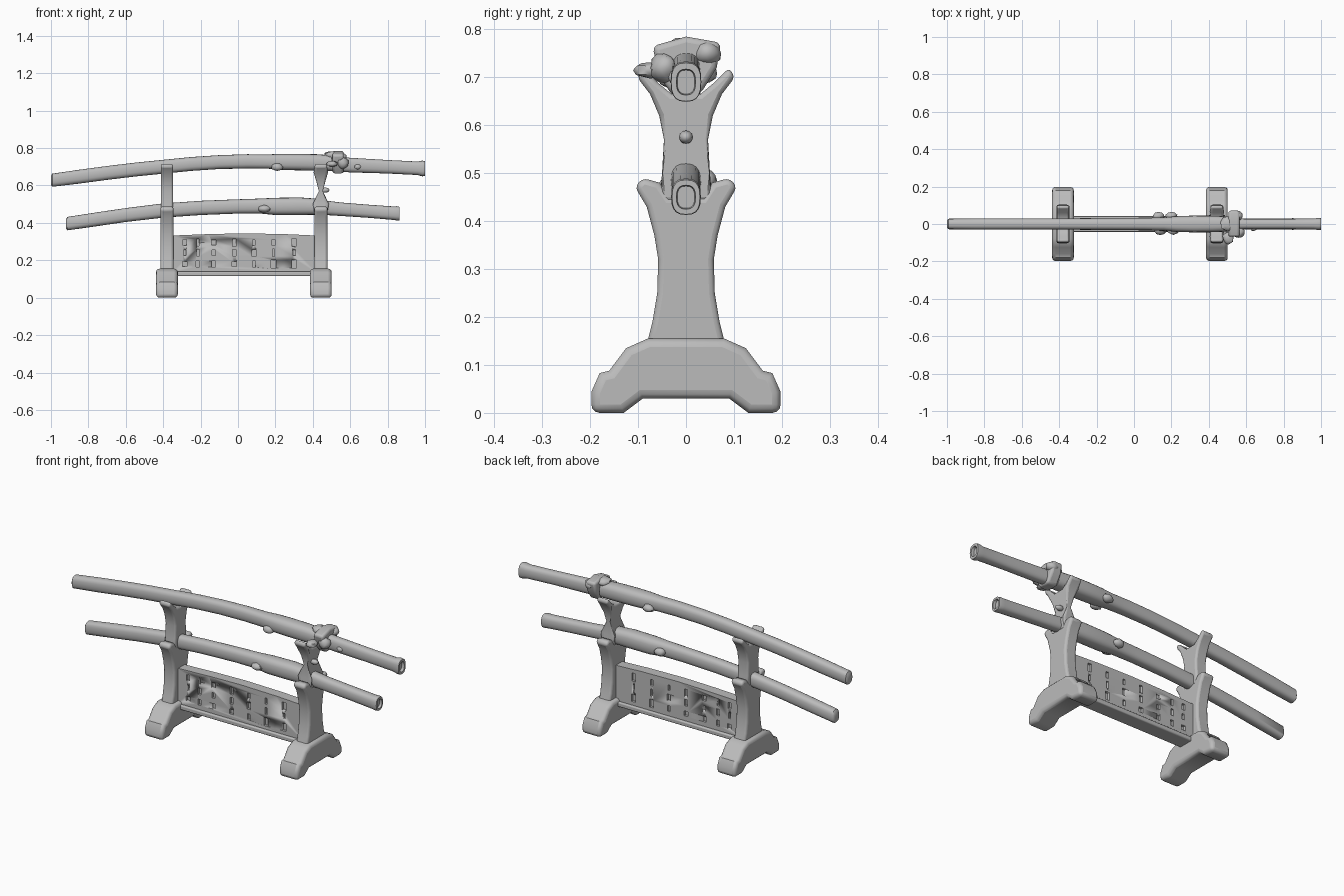
import bpy, bmesh, math, random
from mathutils import Vector
random.seed(4)

grey = bpy.data.materials.new("plain grey")
grey.diffuse_color = (0.5, 0.5, 0.5, 1)


def finish(bm, name, bevel=0.0, segs=3):
    bmesh.ops.recalc_face_normals(bm, faces=bm.faces)
    me = bpy.data.meshes.new(name)
    bm.to_mesh(me)
    bm.free()
    ob = bpy.data.objects.new(name, me)
    bpy.context.collection.objects.link(ob)
    me.materials.append(grey)
    if bevel:
        m = ob.modifiers.new("bevel", 'BEVEL')
        m.width, m.segments = bevel, segs
        m.limit_method, m.angle_limit = 'ANGLE', math.radians(58)
    bpy.ops.object.select_all(action='DESELECT')
    ob.select_set(True)
    bpy.context.view_layer.objects.active = ob
    bpy.ops.object.shade_smooth_by_angle(angle=math.radians(45))
    return ob


def prism(name, pts, centre, half, axis='x', bevel=0.0, width=None):
    """Extrude a 2D outline along x (points y,z) or along y (points x,z)."""
    bm = bmesh.new()
    loops = []
    for s in (-1, 1):
        ring = []
        for a, z in pts:
            t = centre + s * half * (width(z) if width else 1)
            ring.append(bm.verts.new((t, a, z) if axis == 'x' else (a, t, z)))
        loops.append(ring)
        bm.faces.new(ring)
    n = len(pts)
    for i in range(n):
        j = (i + 1) % n
        bm.faces.new((loops[0][i], loops[0][j], loops[1][j], loops[1][i]))
    return finish(bm, name, bevel)


def mirrored(half):
    return half + [(-y, z) for y, z in reversed(half) if y > 1e-6]


def rod(name, secs, n=20):
    """Loft rounded sections (x, z, half y, half z) along x."""
    bm = bmesh.new()
    rings = []
    for x, z, ry, rz in secs:
        ring = []
        for k in range(n):
            a = 2 * math.pi * k / n
            c, s = math.cos(a), math.sin(a)
            ring.append(bm.verts.new((x, ry * math.copysign(abs(c) ** 0.75, c),
                                      z + rz * math.copysign(abs(s) ** 0.75, s))))
        rings.append(ring)
    for r, q in zip(rings, rings[1:]):
        for k in range(n):
            bm.faces.new((r[k], r[(k + 1) % n], q[(k + 1) % n], q[k]))
    bm.faces.new(rings[0])
    bm.faces.new(rings[-1])
    return finish(bm, name)


def lump(name, loc, size, rough=0.0):
    bm = bmesh.new()
    bmesh.ops.create_icosphere(bm, subdivisions=2, radius=1)
    for v in bm.verts:
        k = 1 + random.uniform(-rough, rough)
        v.co = Vector(loc) + Vector([c * s * k for c, s in zip(v.co, size)])
    return finish(bm, name)


# stand: two feet, two lower posts, two upper posts
foot = mirrored([(0.09, 0.03), (0.13, 0.0), (0.198, 0.0), (0.197, 0.045), (0.18, 0.083),
                 (0.16, 0.088), (0.125, 0.135), (0.08, 0.155)])
lower = mirrored([(0.085, 0.13), (0.07, 0.19), (0.06, 0.25), (0.058, 0.32), (0.066, 0.37),
                  (0.082, 0.43), (0.107, 0.472), (0.09, 0.49), (0.055, 0.48), (0.035, 0.45)])
upper = mirrored([(0.055, 0.44), (0.05, 0.5), (0.046, 0.57), (0.056, 0.62), (0.075, 0.665),
                  (0.102, 0.70), (0.09, 0.72), (0.06, 0.69), (0.03, 0.665)])


def waist(z):
    return 0.5 if 0.53 < z < 0.6 else (0.75 if 0.6 <= z < 0.64 else 1)


for side, x, wfun in (("left", -0.38, None), ("right", 0.443, waist)):
    prism(side + "_foot", foot, x, 0.058, bevel=0.018)
    prism(side + "_lower_post", lower, x, 0.035, bevel=0.012)
    prism(side + "_upper_post", upper, x, 0.033, bevel=0.01, width=wfun)
lump("right_post_knob", (0.465, 0, 0.575), (0.025, 0.015, 0.014))

# panel between the posts, with recessed slots on both faces
panel = prism("panel", [(-0.36, 0.13), (0.425, 0.13), (0.425, 0.332), (0.25, 0.34),
                        (0.03, 0.344), (-0.16, 0.34), (-0.36, 0.332)], 0.0, 0.028, 'y')
bm = bmesh.new()
for cx in (-0.285, -0.215, -0.13, -0.02, 0.085, 0.19, 0.30):
    for cz in (0.295, 0.24, 0.18):
        w, h = random.uniform(0.012, 0.026), random.uniform(0.025, 0.045)
        for s in (-1, 1):
            g = bmesh.ops.create_cube(bm, size=1)['verts']
            for v in g:
                v.co = Vector((cx + v.co.x * w, s * 0.03 + v.co.y * 0.03, cz + v.co.z * h))
cutter = finish(bm, "slot_cutter")
cutter.hide_render = True
cutter.hide_set(True)
cut = panel.modifiers.new("slots", 'BOOLEAN')
cut.operation, cut.object, cut.solver = 'DIFFERENCE', cutter, 'EXACT'
prism("bottom_rail", [(-0.36, 0.115), (0.425, 0.115), (0.425, 0.14), (-0.36, 0.14)],
      0.0, 0.042, 'y', bevel=0.006)

# upper sword: curved scabbard with thicker mouth, then grip with open end
rod("upper_scabbard", [(-1.0, 0.627, 0.02, 0.024), (-0.993, 0.628, 0.028, 0.035),
    (-0.85, 0.647, 0.03, 0.037), (-0.7, 0.667, 0.03, 0.037), (-0.55, 0.685, 0.03, 0.037),
    (-0.4, 0.70, 0.03, 0.037), (-0.25, 0.715, 0.031, 0.037), (-0.1, 0.725, 0.032, 0.037),
    (0.05, 0.729, 0.033, 0.038), (0.16, 0.728, 0.035, 0.038), (0.23, 0.726, 0.042, 0.043),
    (0.32, 0.725, 0.045, 0.044), (0.42, 0.723, 0.044, 0.044), (0.5, 0.719, 0.04, 0.042)])
rod("upper_grip", [(0.48, 0.717, 0.032, 0.038), (0.6, 0.709, 0.028, 0.039),
    (0.8, 0.70, 0.028, 0.036), (0.96, 0.692, 0.029, 0.036), (0.985, 0.691, 0.032, 0.042),
    (1.0, 0.69, 0.031, 0.04), (1.0, 0.69, 0.02, 0.027), (0.985, 0.69, 0.018, 0.025)])

# guard with a knotted cord around it
prism("guard", [(-0.07, 0.765), (0, 0.785), (0.073, 0.772), (0.064, 0.72), (0.03, 0.665),
                (-0.03, 0.665), (-0.055, 0.70)], 0.535, 0.03, bevel=0.012)
for i, (loc, size) in enumerate([((0.505, -0.075, 0.715), (0.03, 0.034, 0.018)),
                                 ((0.56, -0.045, 0.72), (0.03, 0.03, 0.03)),
                                 ((0.5, 0.0, 0.762), (0.04, 0.04, 0.022)),
                                 ((0.55, 0.045, 0.75), (0.035, 0.028, 0.025)),
                                 ((0.64, -0.025, 0.70), (0.018, 0.012, 0.014))]):
    lump("cord_knot_%d" % (i + 1), loc, size, 0.12)

# lower sword
rod("lower_scabbard", [(-0.92, 0.395, 0.02, 0.026), (-0.912, 0.396, 0.028, 0.036),
    (-0.75, 0.42, 0.03, 0.037), (-0.6, 0.442, 0.03, 0.037), (-0.4, 0.466, 0.03, 0.038),
    (-0.2, 0.48, 0.031, 0.038), (0.0, 0.488, 0.033, 0.038), (0.12, 0.49, 0.035, 0.04),
    (0.2, 0.488, 0.043, 0.046), (0.33, 0.489, 0.044, 0.047), (0.44, 0.486, 0.04, 0.042)])
rod("lower_grip", [(0.42, 0.485, 0.032, 0.04), (0.55, 0.473, 0.03, 0.036),
    (0.7, 0.462, 0.03, 0.035), (0.83, 0.452, 0.03, 0.036), (0.85, 0.451, 0.031, 0.038),
    (0.863, 0.45, 0.029, 0.036), (0.863, 0.45, 0.02, 0.025), (0.85, 0.45, 0.018, 0.023)])

# cord knobs on the scabbards
for nm, x, z in (("upper", 0.21, 0.698), ("lower", 0.14, 0.475)):
    lump(nm + "_front_knob", (x, -0.035, z), (0.032, 0.022, 0.02), 0.1)
    lump(nm + "_back_knob", (x - 0.01, 0.042, z + 0.01), (0.03, 0.022, 0.022), 0.1)
